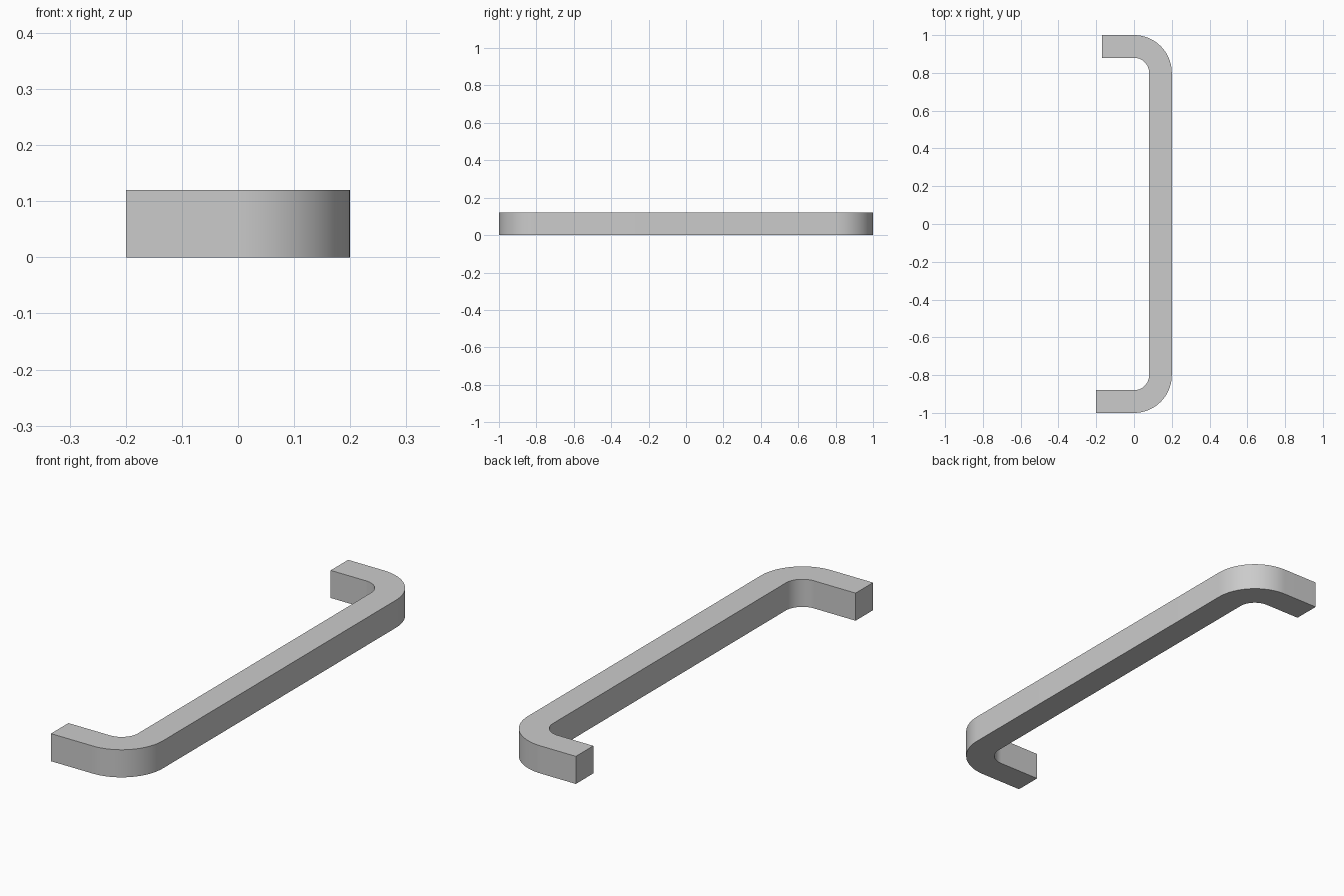
import bpy
import bmesh
import math

cube = bpy.data.objects.get("Cube")
if cube:
    bpy.data.objects.remove(cube, do_unlink=True)

HEIGHT = 0.12
OUTER_R, INNER_R = 0.2, 0.08
BEND_Y = 0.8
FRONT_END, BACK_END = -0.2, -0.17
STEPS = 24


def side_outline(radius):
    """One long edge of the bar, from the front end round both bends to the back end."""
    points = [(FRONT_END, -BEND_Y - radius)]
    for centre_y, start in ((-BEND_Y, -90), (BEND_Y, 0)):
        for i in range(STEPS + 1):
            a = math.radians(start + 90 * i / STEPS)
            points.append((radius * math.cos(a), centre_y + radius * math.sin(a)))
    points.append((BACK_END, BEND_Y + radius))
    return points


# Brushed grey metal
grey = bpy.data.materials.new("grey_metal")
grey.use_nodes = True
colour = (0.6, 0.6, 0.6, 1)
grey.diffuse_color = colour
grey.node_tree.nodes["Principled BSDF"].inputs["Base Color"].default_value = colour

# Flat profile strip between the outer and inner edges, extruded upwards
bm = bmesh.new()
outer = [bm.verts.new((x, y, 0)) for x, y in side_outline(OUTER_R)]
inner = [bm.verts.new((x, y, 0)) for x, y in side_outline(INNER_R)]
for i in range(len(outer) - 1):
    bm.faces.new((outer[i], outer[i + 1], inner[i + 1], inner[i]))
top = bmesh.ops.extrude_face_region(bm, geom=bm.faces[:])["geom"]
bmesh.ops.translate(bm, vec=(0, 0, HEIGHT),
                    verts=[g for g in top if isinstance(g, bmesh.types.BMVert)])
bmesh.ops.recalc_face_normals(bm, faces=bm.faces[:])

mesh = bpy.data.meshes.new("pull_handle")
bm.to_mesh(mesh)
bm.free()
mesh.materials.append(grey)
handle = bpy.data.objects.new("pull_handle", mesh)
bpy.context.collection.objects.link(handle)

# Smooth bends with crisp edges
bpy.ops.object.select_all(action="DESELECT")
handle.select_set(True)
bpy.context.view_layer.objects.active = handle
bpy.ops.object.shade_smooth_by_angle(angle=math.radians(30))
